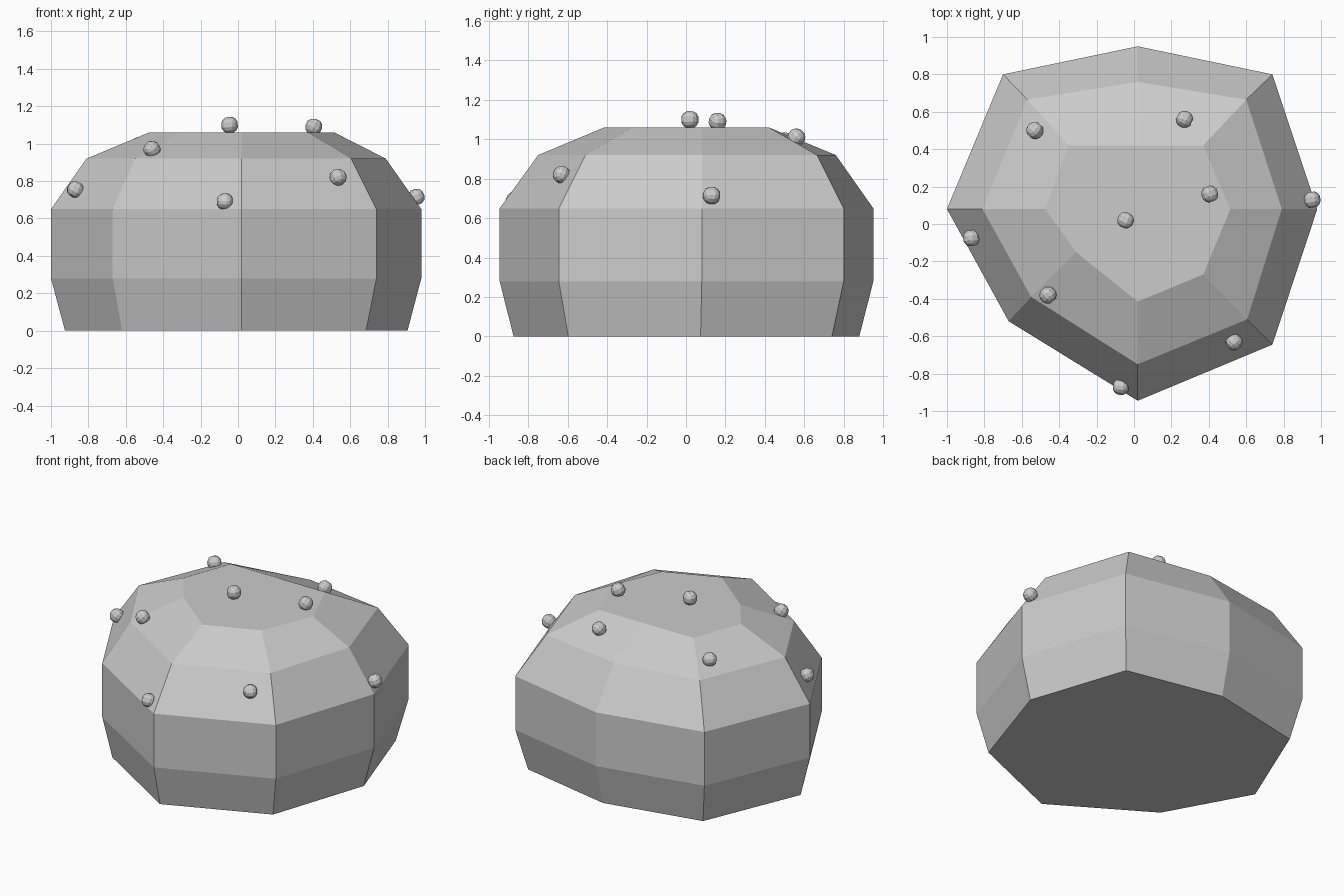
import bpy, bmesh
from mathutils import Vector

if "Cube" in bpy.data.objects:
    bpy.data.objects.remove(bpy.data.objects["Cube"])

# Plan outlines of the dome, counter-clockwise from the back centre
widest = [(0.02, 0.95), (-0.70, 0.80), (-1.00, 0.08), (-0.67, -0.52),
          (0.02, -0.945), (0.74, -0.645), (0.98, 0.08), (0.74, 0.80)]
shoulder = [(0.02, 0.76), (-0.57, 0.665), (-0.81, 0.08), (-0.55, -0.39),
            (0.02, -0.75), (0.605, -0.51), (0.79, 0.08), (0.60, 0.665)]
crown = [(0.02, 0.42), (-0.35, 0.42), (-0.475, 0.08), (-0.31, -0.15),
         (0.02, -0.415), (0.37, -0.27), (0.515, 0.08), (0.37, 0.42)]
base = [(x * 0.925, y * 0.925) for x, y in widest]
levels = [(0.0, base), (0.28, widest), (0.65, widest), (0.92, shoulder), (1.06, crown)]


def make_object(name, bm):
    bmesh.ops.recalc_face_normals(bm, faces=bm.faces)
    mesh = bpy.data.meshes.new(name)
    bm.to_mesh(mesh)
    bm.free()
    obj = bpy.data.objects.new(name, mesh)
    bpy.context.collection.objects.link(obj)
    return obj


# Faceted dome: stacked rings joined by quads, capped at both ends
bm = bmesh.new()
rings = [[bm.verts.new((x, y, z)) for x, y in outline] for z, outline in levels]
for low, high in zip(rings, rings[1:]):
    for i in range(8):
        j = (i + 1) % 8
        bm.faces.new((low[i], low[j], high[j], high[i]))
bm.faces.new(rings[0])
bm.faces.new(rings[-1])
make_object("dome", bm)


# Small faceted beads resting on the dome, each turned to face outward
def bead(name, centre, radius=0.046):
    bm = bmesh.new()
    bmesh.ops.create_cube(bm, size=2)
    bmesh.ops.subdivide_edges(bm, edges=bm.edges[:], cuts=2, use_grid_fill=True)
    outward = Vector(centre) - Vector((0, 0, 0.3))
    turn = outward.to_track_quat('Z', 'Y')
    for v in bm.verts:
        v.co = turn @ (v.co.normalized() * radius)
    make_object(name, bm).location = centre


spots = [(-0.045, 0.02, 1.10), (0.405, 0.16, 1.09), (0.27, 0.56, 1.01),
         (-0.53, 0.50, 0.99), (-0.46, -0.38, 0.97), (-0.87, -0.075, 0.755),
         (0.535, -0.63, 0.82), (-0.07, -0.87, 0.69), (0.953, 0.13, 0.715)]
for n, spot in enumerate(spots, 1):
    bead(f"bead_{n}", spot)
